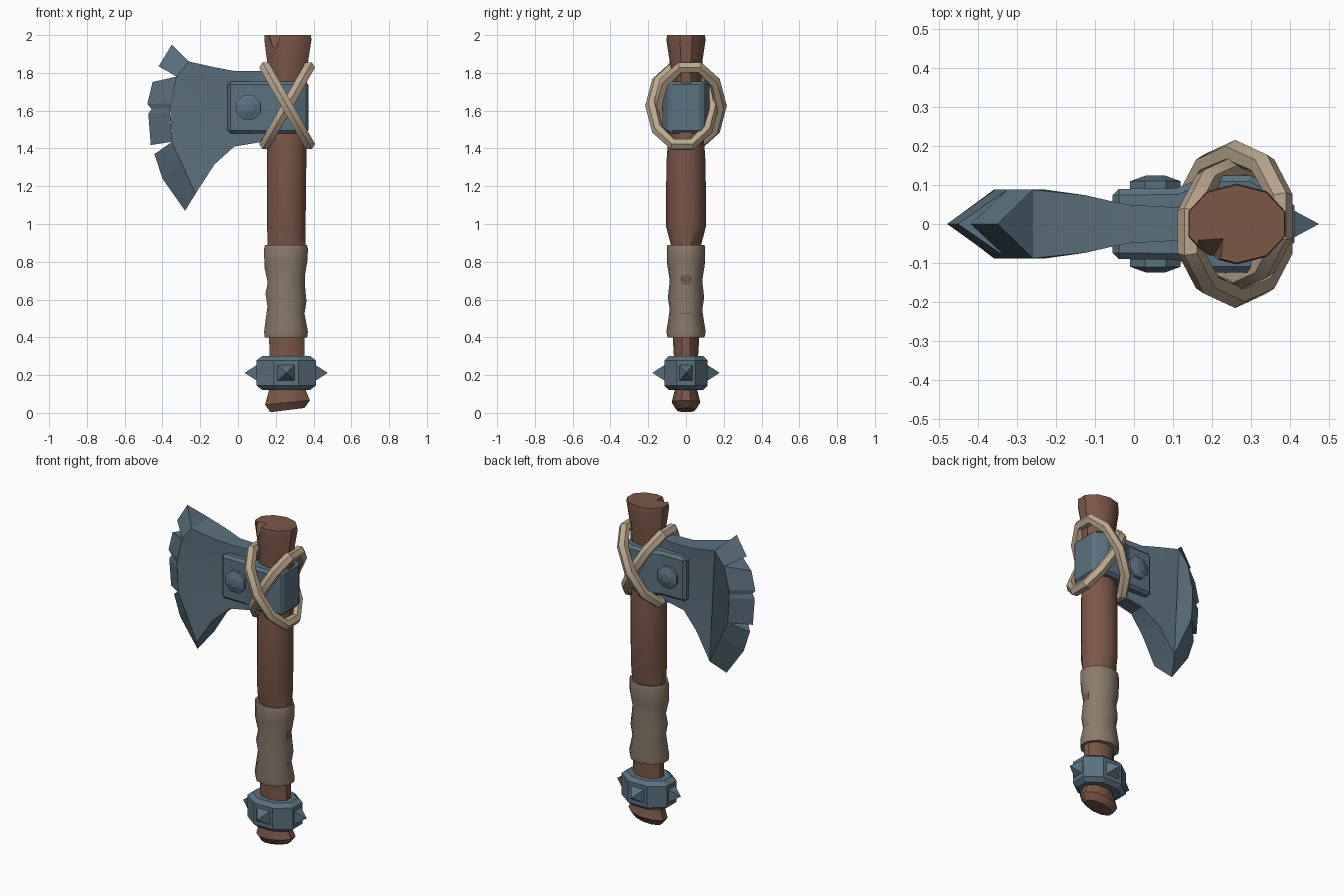
import bpy, bmesh, math
from mathutils import Vector

if "Cube" in bpy.data.objects:
    bpy.data.objects.remove(bpy.data.objects["Cube"])


def mat(name, rgb):
    m = bpy.data.materials.new(name)
    m.diffuse_color = (*rgb, 1)
    m.use_nodes = True
    m.node_tree.nodes["Principled BSDF"].inputs["Base Color"].default_value = m.diffuse_color
    return m


WOOD = mat("brown wood", (0.20, 0.095, 0.064))
METAL = mat("blue grey metal", (0.105, 0.165, 0.215))
ROPE = mat("light rope", (0.50, 0.385, 0.27))
CLOTH = mat("grip wrap", (0.26, 0.195, 0.145))


def build(name, verts, faces, material, smooth=None, bevel=0):
    bm = bmesh.new()
    vs = [bm.verts.new(v) for v in verts]
    for f in faces:
        bm.faces.new([vs[i] for i in f])
    bmesh.ops.recalc_face_normals(bm, faces=bm.faces)
    me = bpy.data.meshes.new(name)
    bm.to_mesh(me)
    bm.free()
    me.materials.append(material)
    ob = bpy.data.objects.new(name, me)
    bpy.context.collection.objects.link(ob)
    if bevel:
        b = ob.modifiers.new("bevel", 'BEVEL')
        b.width, b.segments, b.limit_method = bevel, 1, 'ANGLE'
        b.angle_limit = math.radians(50)
    if smooth:
        bpy.ops.object.select_all(action='DESELECT')
        ob.select_set(True)
        bpy.context.view_layer.objects.active = ob
        bpy.ops.object.shade_smooth_by_angle(angle=math.radians(smooth))
    return ob


def loft(rings, closed=False):
    """Join equal rings of points with quads; cap the ends or close the loop."""
    n, k = len(rings[0]), len(rings)
    verts = [p for r in rings for p in r]
    faces = [(i * n + j, i * n + (j + 1) % n, (i + 1) % k * n + (j + 1) % n, (i + 1) % k * n + j)
             for i in range(k if closed else k - 1) for j in range(n)]
    if not closed:
        faces += [tuple(range(n)), tuple(range((k - 1) * n, k * n))]
    return verts, faces


def oval(z, cx, rx, ry, n=10, start=90, tilt=0):
    pts = []
    for i in range(n):
        a = math.radians(start + 360 * i / n)
        pts.append((cx + rx * math.cos(a), ry * math.sin(a), z + tilt * math.cos(a)))
    return pts


# Wooden handle: z, centre x, half width, half depth, slant
HANDLE = [(0.015, 0.262, 0.095, 0.05, 0.012), (0.055, 0.262, 0.125, 0.076, 0.012), (0.14, 0.26, 0.095, 0.055, 0),
          (0.40, 0.258, 0.098, 0.07, 0), (0.88, 0.256, 0.105, 0.078, 0), (0.99, 0.256, 0.107, 0.106, 0),
          (1.32, 0.257, 0.11, 0.104, 0), (1.45, 0.258, 0.11, 0.095, 0), (1.82, 0.262, 0.108, 0.08, 0),
          (1.975, 0.264, 0.131, 0.104, 0), (2.0, 0.264, 0.129, 0.1, 0)]
handle = build("handle", *loft([oval(z, c, a, b, tilt=t) for z, c, a, b, t in HANDLE]), WOOD, 40)

# Split in the top of the handle
chip = build("chip_cutter", [(0.16, -0.03, 2.02), (0.235, -0.025, 2.02), (0.225, -0.13, 2.02),
                             (0.14, -0.13, 2.02), (0.195, -0.1, 1.90)],
             [(0, 1, 2, 3), (0, 1, 4), (1, 2, 4), (2, 3, 4), (3, 0, 4)], WOOD)
chip.hide_render = True
chip.hide_viewport = True
cut = handle.modifiers.new("chip", 'BOOLEAN')
cut.operation, cut.object, cut.solver = 'DIFFERENCE', chip, 'EXACT'

# Cloth grip with slanted bulges
GRIP = [(0.40, 0.098, 0.08, 0), (0.40, 0.118, 0.098, 0), (0.43, 0.122, 0.104, 0), (0.545, 0.103, 0.086, -0.02),
        (0.61, 0.114, 0.096, -0.02), (0.70, 0.102, 0.086, 0.01), (0.79, 0.12, 0.1, 0.02),
        (0.87, 0.122, 0.102, 0), (0.89, 0.116, 0.098, 0), (0.885, 0.10, 0.08, 0)]
build("grip_wrap", *loft([oval(z, 0.254, a, b, tilt=t) for z, a, b, t in GRIP]), CLOTH, 50)

# Metal collar with four spikes
COLLAR = [(0.122, 0.138, 0.1), (0.145, 0.17, 0.124), (0.278, 0.17, 0.124), (0.30, 0.138, 0.1)]
build("collar", *loft([oval(z, 0.255, a, b, 8, 22.5) for z, a, b in COLLAR]), METAL)
for i in range(4):
    d = Vector((round(math.cos(i * math.pi / 2)), round(math.sin(i * math.pi / 2)), 0))
    s = Vector((-d.y, d.x, 0))
    c = Vector((0.255, 0, 0.212))
    base, tip = (0.15, 0.22) if i % 2 == 0 else (0.108, 0.178)
    w = 0.038 if i % 2 == 0 else 0.05
    v = [c + d * base + s * w * a + Vector((0, 0, 0.045 * b)) for a, b in ((-1, -1), (1, -1), (1, 1), (-1, 1))]
    build(f"collar_spike_{i + 1}", v + [c + d * tip],
          [(0, 1, 2, 3), (0, 1, 4), (1, 2, 4), (2, 3, 4), (3, 0, 4)], METAL)

# Axe blade body: columns of points from the bevel line to the socket, with thickness
BEVEL = [(-0.26, 1.86), (-0.325, 1.78), (-0.36, 1.62), (-0.35, 1.435), (-0.225, 1.16)]


def column(pts, t):
    return [(x, -t, z) for x, z in pts] + [(x, t, z) for x, z in reversed(pts)]


def straight(x, top, bottom, bow):
    return [(x - bow * math.sin(math.pi * i / 4), top + (bottom - top) * i / 4) for i in range(5)]


build("blade_body", *loft([column(BEVEL, 0.088), column(straight(-0.125, 1.83, 1.315, 0.06), 0.074),
                           column(straight(-0.02, 1.81, 1.41, 0.03), 0.05),
                           column(straight(0.16, 1.81, 1.44, 0), 0.04)]), METAL, 25)

# Three broken pieces of the cutting edge: bevel line points and matching edge points
PIECES = [
    ([BEVEL[0], BEVEL[1]], [(-0.35, 1.95), (-0.42, 1.835)]),
    ([BEVEL[1], (-0.357, 1.64), (-0.36, 1.615), (-0.36, 1.59), BEVEL[3]],
     [(-0.452, 1.752), (-0.48, 1.635), (-0.457, 1.608), (-0.475, 1.585), (-0.462, 1.418)]),
    ([BEVEL[3], (-0.305, 1.34), BEVEL[4]], [(-0.442, 1.37), (-0.40, 1.24), (-0.28, 1.07)]),
]
for k, (inner, edge) in enumerate(PIECES):
    rings = [[(a[0], -0.088, a[1]), (e[0], 0, e[1]), (a[0], 0.088, a[1])] for a, e in zip(inner, edge)]
    build(f"cutting_edge_{k + 1}", *loft(rings), METAL)

# Socket block around the handle
half = [(-0.055, 0.09), (0.11, 0.092), (0.19, 0.125), (0.30, 0.125), (0.372, 0.088)]
outline = half + [(x, -y) for x, y in reversed(half)]
build("socket", *loft([[(x, y, z) for x, y in outline] for z in (1.48, 1.755)]), METAL, bevel=0.016)

# Eight-sided rivets on both sides
for side, name in ((-1, "front_rivet"), (1, "back_rivet")):
    rings = [[(0.055 + r * math.cos(math.radians(22.5 + 45 * i)), side * y,
               1.617 + r * math.sin(math.radians(22.5 + 45 * i))) for i in range(8)]
             for y, r in ((0.08, 0.07), (0.11, 0.07), (0.125, 0.025))]
    build(name, *loft(rings), METAL)

# Two crossed rope loops, woven over and under each other
for side, name in ((-1, "rope_loop_left"), (1, "rope_loop_right")):
    axis = Vector((side * 0.121, 0, 0.213))
    normal = Vector((axis.z, 0, -axis.x)).normalized()
    centre = Vector((0.26, side * 0.02, 1.626))
    rings = []
    for i in range(10):
        a = math.radians(36 * i)
        p = centre + axis * math.sin(a) + Vector((0, 0.163 * math.cos(a), 0))
        out = (axis.normalized() * math.sin(a) + Vector((0, math.cos(a), 0))).normalized()
        rings.append([p + 0.033 * (out * math.cos(b) + normal * math.sin(b))
                      for b in (math.radians(60 * j) for j in range(6))])
    build(name, *loft(rings, closed=True), ROPE, 40)
